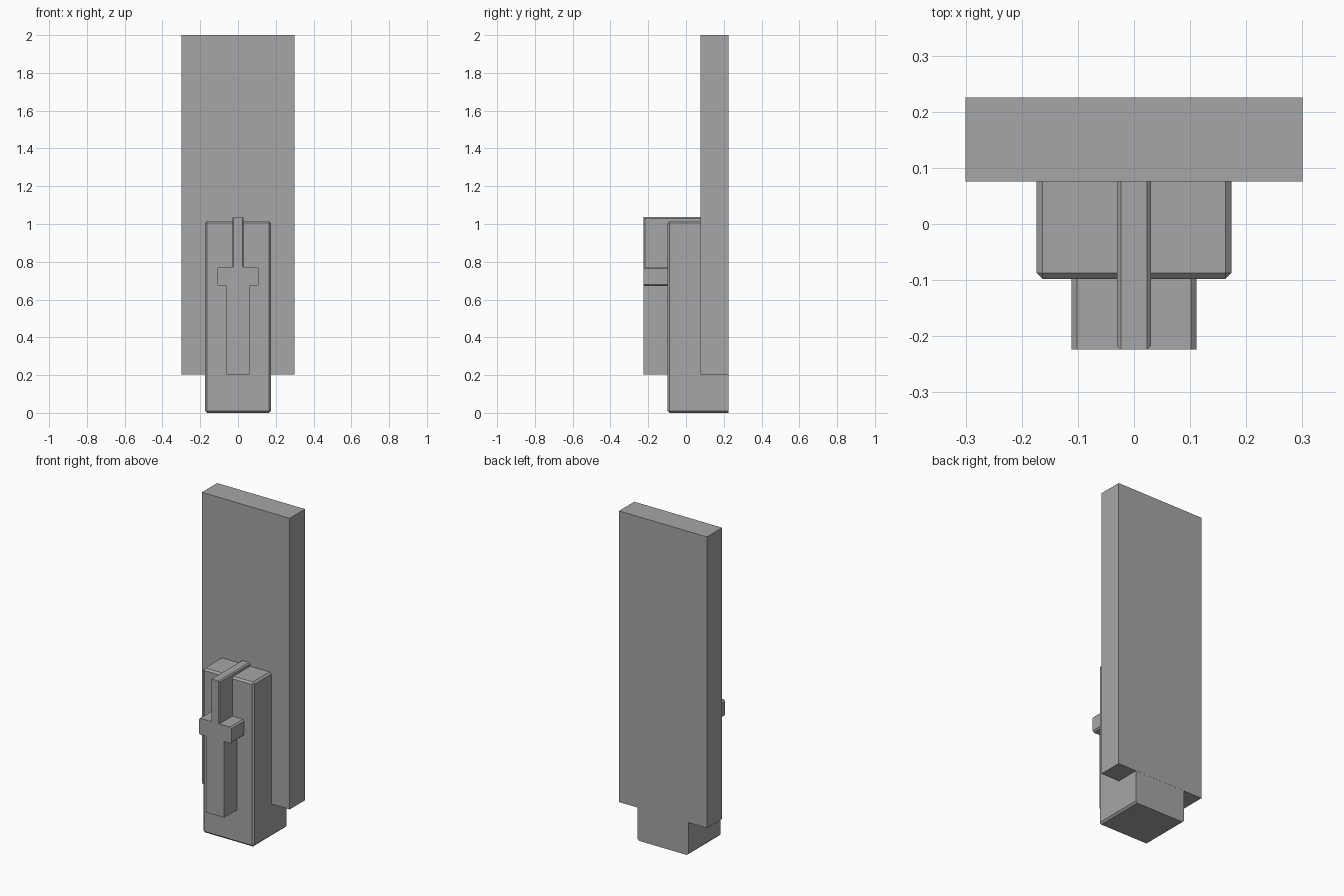
import bpy
import bmesh

default = bpy.data.objects.get("Cube")
if default:
    bpy.data.objects.remove(default, do_unlink=True)

grey = bpy.data.materials.new("plain grey")
grey.use_nodes = True
color = (0.38, 0.38, 0.38, 1)
grey.diffuse_color = color
grey.node_tree.nodes["Principled BSDF"].inputs["Base Color"].default_value = color


def finish(name, bm):
    bmesh.ops.recalc_face_normals(bm, faces=bm.faces[:])
    mesh = bpy.data.meshes.new(name)
    bm.to_mesh(mesh)
    bm.free()
    mesh.materials.append(grey)
    obj = bpy.data.objects.new(name, mesh)
    bpy.context.collection.objects.link(obj)
    return obj


def box(name, half_x, y_range, z_range, chamfer=0, rule=None):
    """Box centred on x; edges whose midpoint passes the rule get chamfered."""
    bm = bmesh.new()
    bmesh.ops.create_cube(bm, size=1)
    if chamfer:
        # rule sees the midpoint in unit-cube coordinates
        picked = [e for e in bm.edges if rule(sum((v.co for v in e.verts), e.verts[0].co * 0) / 2)]
    for v in bm.verts:
        v.co.x *= 2 * half_x
        v.co.y = y_range[v.co.y > 0]
        v.co.z = z_range[v.co.z > 0]
    if chamfer:
        bmesh.ops.bevel(bm, geom=picked, offset=chamfer, offset_type='OFFSET',
                        segments=1, profile=0.5, affect='EDGES')
    return finish(name, bm)


# Tall back panel
box("back_panel", 0.3, (0.076, 0.225), (0.203, 2.0))

# Main block: every edge chamfered except those on the flush back
box("main_block", 0.174, (-0.098, 0.2245), (0, 1.015), 0.011,
    lambda m: m.y < 0.25)

# Grip: chamfered along the top sides and the front uprights
box("grip", 0.03, (-0.224, 0.08), (0.76, 1.036), 0.007,
    lambda m: abs(m.x) > 0.4 and (m.z > 0.4 or (m.y < -0.4 and abs(m.z) < 0.1)))

# Crossguard: chamfered along its four long outer corners
box("crossguard", 0.111, (-0.224, -0.05), (0.672, 0.773), 0.009,
    lambda m: abs(m.x) > 0.4 and abs(m.z) > 0.4)

# Lower shaft
box("lower_shaft", 0.062, (-0.224, -0.05), (0.203, 0.69))
